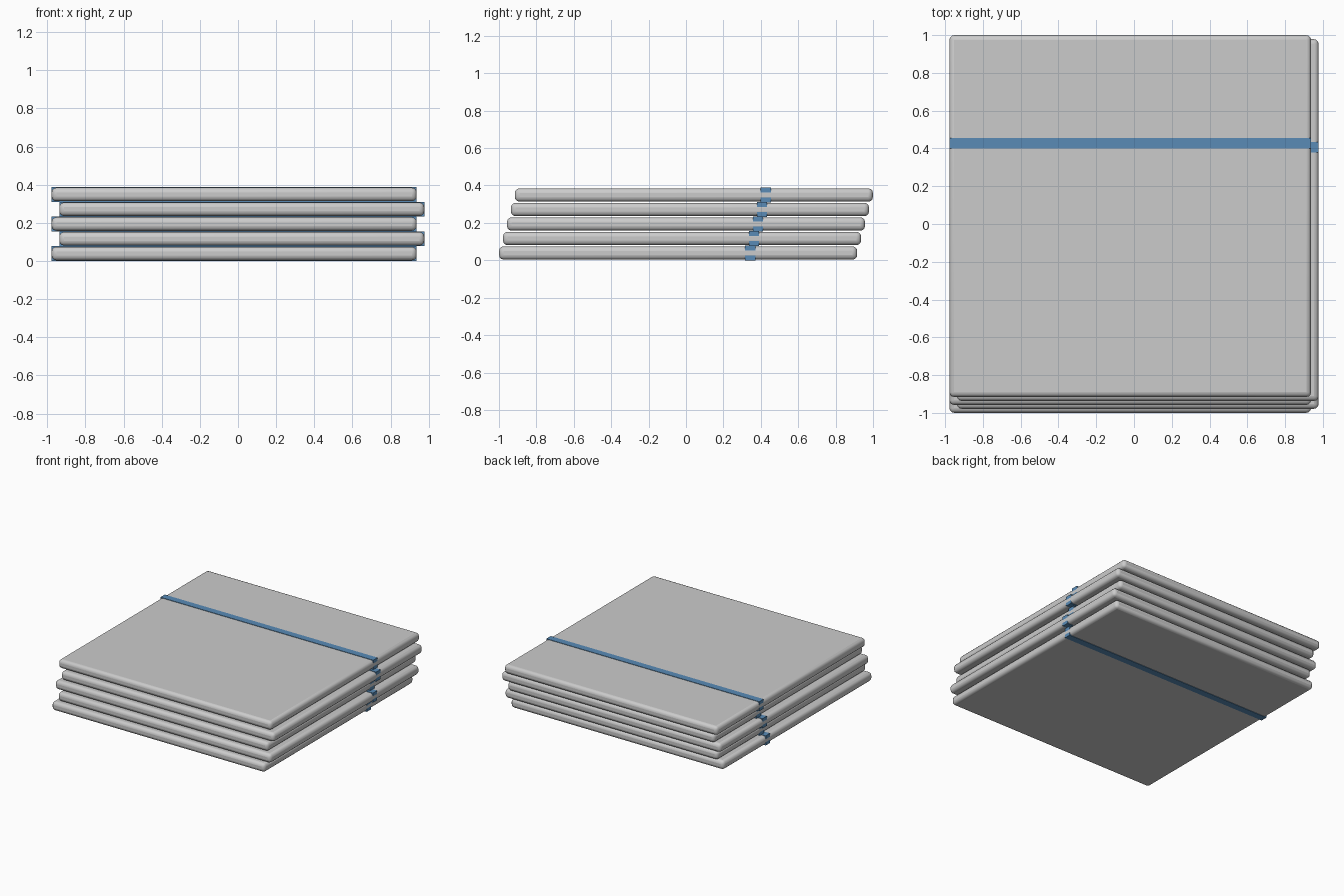
import bpy

if "Cube" in bpy.data.objects:
    bpy.data.objects.remove(bpy.data.objects["Cube"])

LEVELS = 5
SIZE = 1.915        # slab width and depth
THICK = 0.071       # slab thickness
BAND_H = 0.078      # band wraps just proud of the slab
PITCH = 0.0775
STEP_X, STEP_Y = 0.02, 0.021

blue = bpy.data.materials.new("band_blue")
blue.diffuse_color = (0.1, 0.26, 0.47, 1)
blue.use_nodes = True
blue.node_tree.nodes["Principled BSDF"].inputs["Base Color"].default_value = blue.diffuse_color


def box(name, size, loc):
    bpy.ops.mesh.primitive_cube_add(size=1, location=loc)
    ob = bpy.context.object
    ob.name = name
    ob.scale = size
    bpy.ops.object.transform_apply(location=False, rotation=False, scale=True)
    return ob


for i in range(LEVELS):
    # Alternate left/right, step steadily towards the back
    x = -STEP_X if i % 2 == 0 else STEP_X
    y = (i - (LEVELS - 1) / 2) * STEP_Y
    z = BAND_H / 2 + i * PITCH

    # Rounded slab
    slab = box(f"slab_{i + 1}", (SIZE, SIZE, THICK), (x, y, z))
    bevel = slab.modifiers.new("rounded_edges", "BEVEL")
    bevel.width = 0.025
    bevel.segments = 3
    bpy.ops.object.shade_smooth_by_angle()

    # Blue band across the slab, flush with its side faces
    band = box(f"band_{i + 1}", (SIZE - 0.001, 0.055, BAND_H),
               (x, y + 0.385, z))
    band.data.materials.append(blue)
